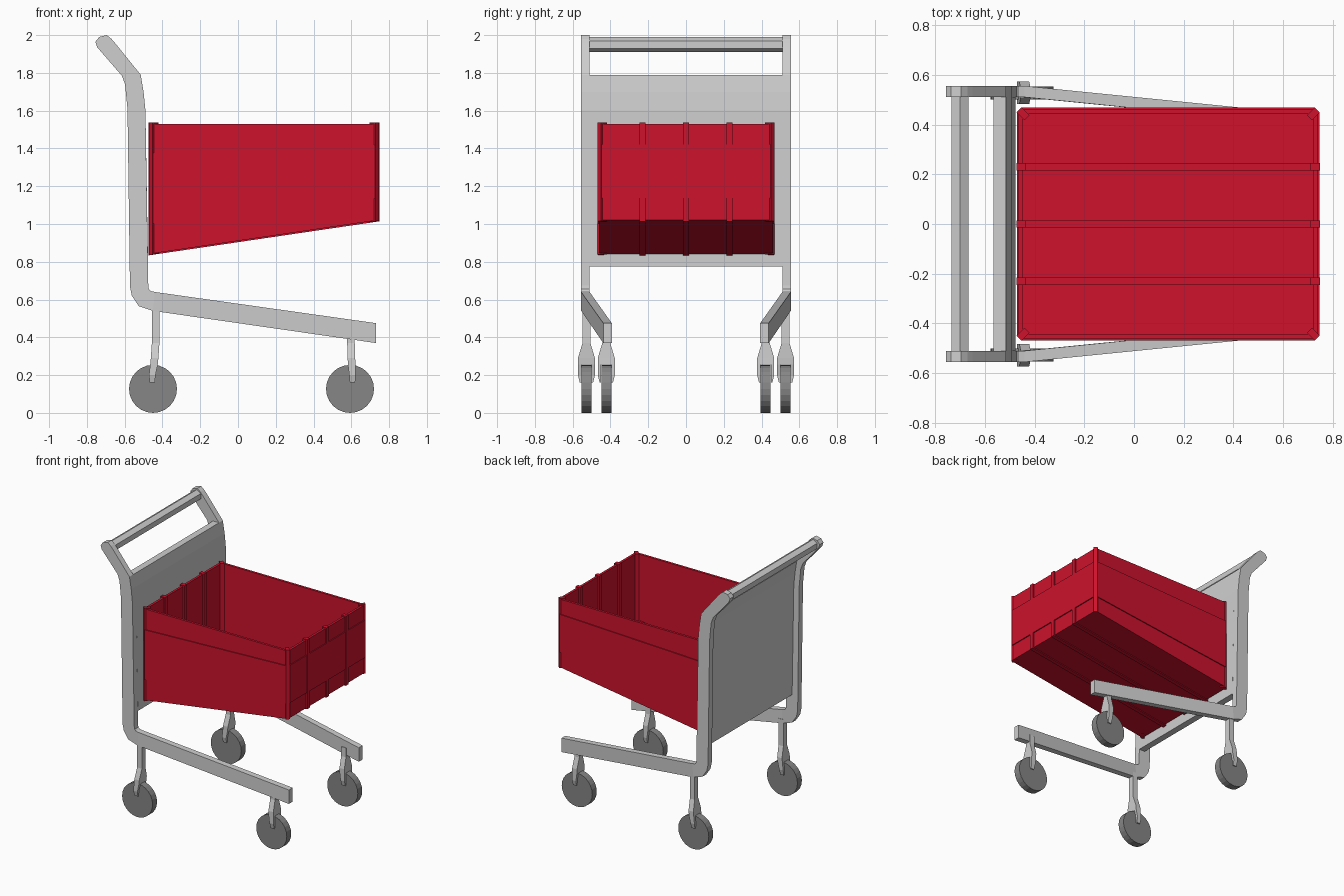
import bpy
import bmesh
from math import pi, cos, sin
from mathutils import Matrix, Vector

cube = bpy.data.objects.get("Cube")
if cube:
    bpy.data.objects.remove(cube, do_unlink=True)


def material(name, rgb):
    m = bpy.data.materials.new(name)
    m.use_nodes = True
    color = (*rgb, 1)
    m.diffuse_color = color
    m.node_tree.nodes["Principled BSDF"].inputs["Base Color"].default_value = color
    return m


GREY = material("frame light grey", (0.62, 0.62, 0.62))
DARK = material("wheel dark grey", (0.24, 0.24, 0.24))
RED = material("basket red", (0.61, 0.006, 0.025))


def loft(bm, rings):
    """Skin a list of equal-length rings and cap both ends."""
    loops = [[bm.verts.new(p) for p in ring] for ring in rings]
    for a, b in zip(loops, loops[1:]):
        for i in range(len(a)):
            j = (i + 1) % len(a)
            bm.faces.new((a[i], a[j], b[j], b[i]))
    bm.faces.new(loops[0])
    bm.faces.new(loops[-1])


def finish(name, bm, mat, mirror=False):
    bmesh.ops.recalc_face_normals(bm, faces=bm.faces)
    mesh = bpy.data.meshes.new(name)
    bm.to_mesh(mesh)
    bm.free()
    mesh.materials.append(mat)
    ob = bpy.data.objects.new(name, mesh)
    bpy.context.collection.objects.link(ob)
    if mirror:
        mod = ob.modifiers.new("other_side", "MIRROR")
        mod.use_axis = (False, True, False)
        mod.use_mirror_merge = False
    return ob


# Side frames: upright, rounded elbow and lower arm, as (rear, front) edge pairs
INNER, OUTER = 0.51, 0.555
edges = [
    ((-0.735, 1.99), (-0.695, 2.0)),
    ((-0.755, 1.965), (-0.67, 1.98)),
    ((-0.745, 1.935), (-0.65, 1.957)),
    ((-0.615, 1.785), (-0.515, 1.79)),
    ((-0.598, 1.74), (-0.5, 1.70)),
    ((-0.585, 1.61), (-0.49, 1.6)),
    ((-0.572, 0.67), (-0.475, 0.675)),
    ((-0.562, 0.62), (-0.472, 0.655)),
    ((-0.525, 0.565), (-0.462, 0.645)),
    ((-0.45, 0.54), (-0.44, 0.64)),
    ((0.73, 0.37), (0.73, 0.475)),
]


def inset(x):
    return max(0, x + 0.44) * 0.1


bm = bmesh.new()
loft(bm, [[(a[0], INNER - inset(a[0]), a[1]), (b[0], INNER - inset(b[0]), b[1]),
           (b[0], OUTER - inset(b[0]), b[1]), (a[0], OUTER - inset(a[0]), a[1])]
          for a, b in edges])
finish("side_frame", bm, GREY, mirror=True)

# Back panel: flush with the front edge of the uprights
bm = bmesh.new()
front = [e[1] for e in edges[3:6]] + [(-0.476, 0.775)]
loft(bm, [[(x, -INNER, z), (x, INNER, z), (x - 0.05, INNER, z), (x - 0.05, -INNER, z)]
          for x, z in front])
finish("back_panel", bm, GREY)

# Handle: six-sided bar between the frame tops
bm = bmesh.new()
loft(bm, [[(-0.7 + 0.04 * sin(i * pi / 3), y, 1.95 + 0.04 * cos(i * pi / 3))
           for i in range(6)] for y in (-INNER, INNER)])
finish("handle_bar", bm, GREY)


# Castors: flared stem, two prongs and a wheel
def castor(name, x, y, top, lean, wheel_x):
    def section(z, y0, y1, cx, hx):
        return [(cx - hx, y0, z), (cx + hx, y0, z), (cx + hx, y1, z), (cx - hx, y1, z)]

    bm = bmesh.new()
    loft(bm, [section(z, y - w, y + w, x + s, 0.02) for z, w, s in
              ((top, 0.021, 0), (0.37, 0.021, 0), (0.29, 0.045, lean * 0.3),
               (0.255, 0.045, lean * 0.5))])
    for side in (-1, 1):
        loft(bm, [section(z, y + side * 0.027, y + side * w, x + s, h) for z, w, s, h in
                  ((0.255, 0.045, lean * 0.5, 0.02), (0.2, 0.045, lean, 0.017),
                   (0.16, 0.035, lean, 0.014))])
    finish(name + "_fork", bm, GREY, mirror=True)

    bm = bmesh.new()
    bmesh.ops.create_cone(
        bm, cap_ends=True, segments=24, radius1=0.127, radius2=0.127, depth=0.053,
        matrix=Matrix.Translation((wheel_x, y, 0.127)) @ Matrix.Rotation(pi / 2, 4, "X"))
    finish(name + "_wheel", bm, DARK, mirror=True)


castor("rear", -0.436, 0.527, 0.57, -0.018, -0.45)
castor("front", 0.598, 0.422, 0.44, 0.008, 0.593)

# Basket: open tub with a sloping floor and a raised belt round the middle
REAR, FRONT, HALF = -0.464, 0.739, 0.461


def height(x, z_rear, z_front):
    return z_rear + (z_front - z_rear) * (x - REAR) / (FRONT - REAR)


def basket_ring(grow, z_rear, z_front, c=0.02):
    x0, x1, y1 = REAR - grow, FRONT + grow, HALF + grow
    plan = [(x0 + c, -y1), (x1 - c, -y1), (x1, -y1 + c), (x1, y1 - c),
            (x1 - c, y1), (x0 + c, y1), (x0, y1 - c), (x0, -y1 + c)]
    return [(x, y, height(x, z_rear, z_front)) for x, y in plan]


bm = bmesh.new()
loft(bm, [basket_ring(*level) for level in (
    (0, 0.842, 1.02), (0, 1.0, 1.137), (0.007, 1.0, 1.137), (0.007, 1.375, 1.42),
    (0, 1.375, 1.42), (0, 1.53, 1.53), (-0.018, 1.53, 1.53), (-0.018, 0.862, 1.04))])
finish("basket_tub", bm, RED)

# Basket ribs: U-shaped straps under the floor and up both end walls
bm = bmesh.new()
strap = [(-0.473, 1.537), (-0.473, 0.834), (0.748, 1.014), (0.748, 1.537),
         (0.71, 1.537), (0.71, 1.046), (-0.435, 0.877), (-0.435, 1.537)]
for y in (-0.23, 0, 0.23):
    loft(bm, [[(x, y + d, z) for x, z in strap] for d in (-0.015, 0.015)])
finish("basket_ribs", bm, RED)

# Basket corner posts: set diagonally in each corner
bm = bmesh.new()
for cx, sx in ((REAR - 0.007, -1), (FRONT + 0.007, 1)):
    for sy in (-1, 1):
        corner = Vector((cx - sx * 0.009, sy * (HALF - 0.002)))
        out = Vector((sx, sy)).normalized()
        across = Vector((-out.y, out.x)) * 0.014
        plan = [corner + across, corner - across,
                corner - across - out * 0.045, corner + across - out * 0.045]
        loft(bm, [[(p.x, p.y, height(p.x, *z)) for p in plan]
                  for z in ((0.836, 1.016), (1.537, 1.537))])
finish("basket_corner_posts", bm, RED)
